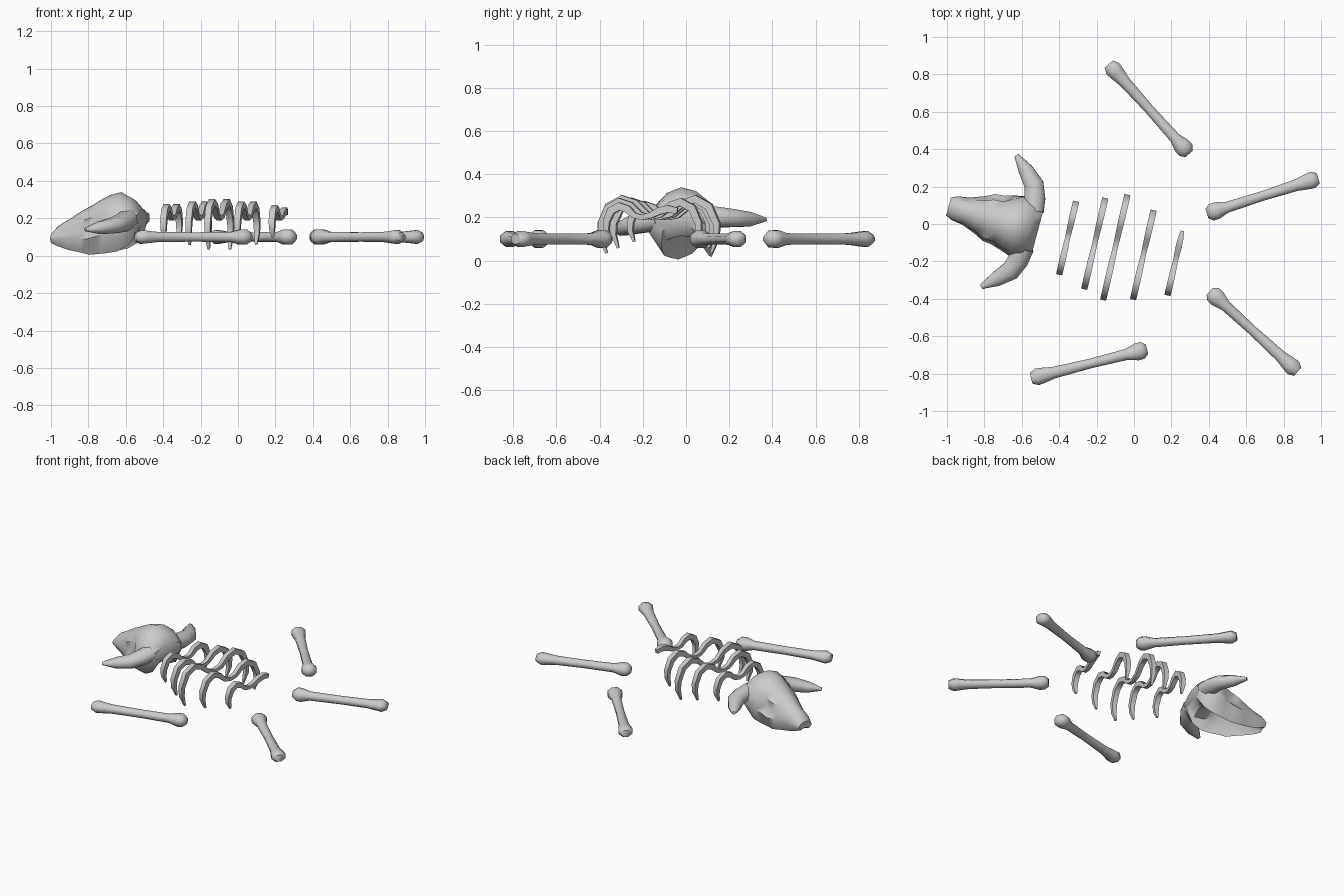
import bpy, bmesh, math
from mathutils import Vector, Matrix

if "Cube" in bpy.data.objects:
    bpy.data.objects.remove(bpy.data.objects["Cube"])


def loft(name, rings, matrix=None, angle=65):
    """Bridge a list of point rings into a closed, smooth-by-angle mesh."""
    bm = bmesh.new()
    rows = [[bm.verts.new(matrix @ Vector(p) if matrix else Vector(p)) for p in r] for r in rings]
    n = len(rows[0])
    for a, b in zip(rows, rows[1:]):
        for i in range(n):
            j = (i + 1) % n
            bm.faces.new((a[i], a[j], b[j], b[i]))
    bm.faces.new(rows[0][::-1])
    bm.faces.new(rows[-1])
    bmesh.ops.recalc_face_normals(bm, faces=bm.faces)
    mesh = bpy.data.meshes.new(name)
    bm.to_mesh(mesh)
    bm.free()
    for p in mesh.polygons:
        p.use_smooth = True
    mesh.set_sharp_from_angle(angle=math.radians(angle))
    ob = bpy.data.objects.new(name, mesh)
    bpy.context.collection.objects.link(ob)
    return ob


def tube(name, path, radii, sides, ref, matrix=None):
    """Sweep an elliptical section; radii are (along ref, across ref)."""
    pts = [Vector(p) for p in path]
    ref = Vector(ref)
    rings = []
    for i, p in enumerate(pts):
        t = (pts[min(i + 1, len(pts) - 1)] - pts[max(i - 1, 0)]).normalized()
        side = t.cross(ref).normalized()
        up = side.cross(t)
        a, b = radii[i]
        ring = []
        for k in range(sides):
            w = 2 * math.pi * (k + 0.5) / sides
            ring.append(p + up * (a * math.cos(w)) + side * (b * math.sin(w)))
        rings.append(ring)
    return loft(name, rings, matrix)


# Four leg bones lying around the ribs
bones = [((-0.135, 0.855), (0.295, 0.375)), ((0.985, 0.245), (0.39, 0.055)),
         ((0.875, -0.79), (0.405, -0.36)), ((-0.55, -0.825), (0.07, -0.67))]
bone_profile = [(0, .025, .032), (.05, .04, .049), (.1, .036, .045), (.2, .029, .034),
                (.5, .027, .028), (.82, .029, .032), (.91, .044, .05),
                (.96, .042, .05), (1, .024, .028)]
for i, (a, b) in enumerate(bones):
    a, b = Vector((*a, 0.1)), Vector((*b, 0.1))
    tube(f"leg_bone_{i + 1}", [a.lerp(b, t) for t, _, _ in bone_profile],
         [(h, w) for _, h, w in bone_profile], 8, (0, 0, 1))

# Five rib pairs, each dipping at the spine and tapering to its tips
half = [(0, 0), (.2, .015), (.4, .065), (.62, .085), (.85, .05),
        (.98, -.03), (.98, -.095), (.89, -.165)]
thick = [(.019, .017), (.021, .019), (.023, .024), (.024, .026), (.024, .026),
         (.023, .022), (.02, .017), (.009, .008)]
# The last rib is broken off short on one side
broken = [(0, 0), (.25, .015), (.5, .05), (.75, .065), (1, .05)]
broken_thick = thick[:3] + [(.022, .024), (.014, .02)]
ribs = [(-.355, -.075, .19), (-.21, -.105, .24), (-.10, -.125, .28),
        (.05, -.165, .235), (.22, -.205, .17)]
for i, (x, y, w) in enumerate(ribs):
    k = w / .28
    shape, th = (broken, broken_thick) if i == 4 else (half, thick)
    far = [(0, w * u, h * k) for u, h in shape]
    near = [(0, -w * u, h * k) for u, h in half[:0:-1]]
    m = Matrix.Translation((x, y, .2)) @ Matrix.Rotation(math.radians(-13), 4, 'Z')
    tube(f"rib_pair_{i + 1}", near + far, thick[:0:-1] + th, 4, (1, 0, 0), m)

# Skull: local x is forward to the snout, y lateral, z up
skull_m = (Matrix.Translation((-.515, -.04, .17)) @ Matrix.Rotation(math.radians(165), 4, 'Z')
           @ Matrix.Rotation(math.radians(-4), 4, 'X'))
# forward, half width, top, bottom, socket width ratio, hollow height
sections = [(0, .12, .25, .14, 1, .02), (.045, .155, .305, .065, 1, .05),
            (.11, .165, .34, .03, 1, .10), (.17, .15, .325, .02, .9, .14),
            (.22, .135, .30, .015, .68, .14), (.27, .13, .27, .01, .7, .13),
            (.32, .105, .245, .02, .88, .11), (.40, .075, .195, .035, .9, .07),
            (.46, .066, .16, .055, .95, .04), (.495, .05, .125, .07, 1, .01)]
rings = []
for s, w, top, bot, eye, hollow in sections:
    h = top - bot
    side = [(.42 * w, top - .07 * h), (.82 * w, bot + .74 * h), (eye * w, bot + .52 * h),
            (w, bot + .34 * h), (.62 * w, bot), (.45 * w, bot + hollow * .7)]
    ring = [(0, top)] + side + [(0, bot + hollow)] + [(-y, z) for y, z in side[::-1]]
    rings.append([(s, y, z - .17) for y, z in ring])
loft("skull", rings, skull_m, 45)

# Horns curving outward and forward
for sign, name in ((1, "horn_right"), (-1, "horn_left")):
    path = [(.05, .10, .03), (.06, .17, .02), (.085, .24, .01),
            (.15, .305, 0), (.215, .365, -.005)]
    tube(name, [(x, sign * y, z) for x, y, z in path],
         [(.055, .06), (.052, .06), (.045, .056), (.036, .042), (.01, .014)],
         8, (0, 0, 1), skull_m)
